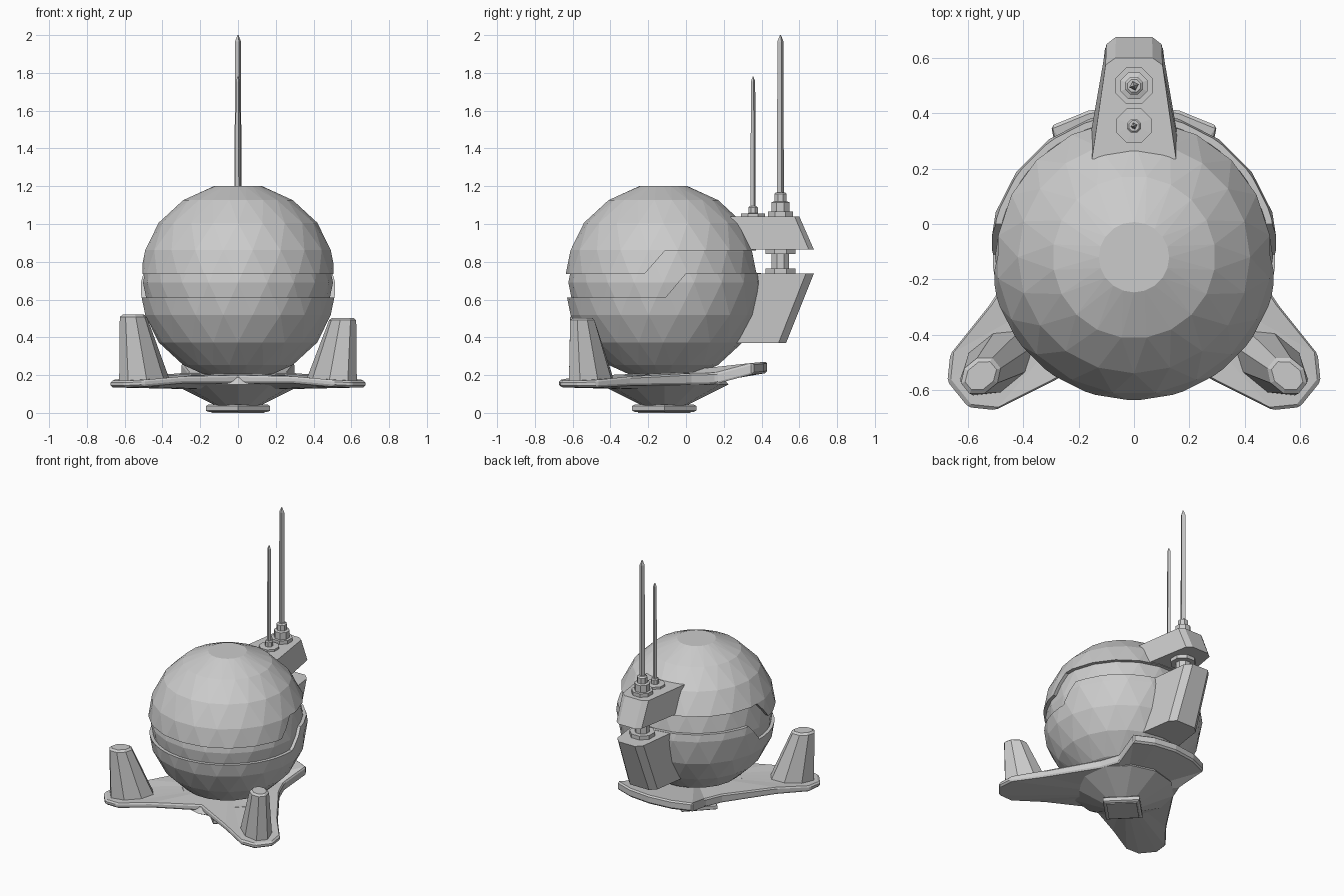
import bpy, bmesh
from math import sin, cos, pi, radians

if "Cube" in bpy.data.objects:
    bpy.data.objects.remove(bpy.data.objects["Cube"])

CY, CZ = -0.12, 0.69          # sphere centre
ARM = radians(39)             # splay of the front arms


def make(name, verts, faces, bevel=0):
    me = bpy.data.meshes.new(name)
    me.from_pydata(verts, [], faces)
    bm = bmesh.new()
    bm.from_mesh(me)
    bmesh.ops.recalc_face_normals(bm, faces=bm.faces)
    bm.to_mesh(me)
    bm.free()
    ob = bpy.data.objects.new(name, me)
    bpy.context.collection.objects.link(ob)
    if bevel:
        m = ob.modifiers.new("bevel", 'BEVEL')
        m.width, m.segments, m.limit_method = bevel, 1, 'ANGLE'
    return ob


def loft(name, rings, bevel=0):
    """Skin equal-length rings and cap both ends."""
    n = len(rings[0])
    verts = [p for r in rings for p in r]
    faces = [(k*n+i, k*n+(i+1) % n, (k+1)*n+(i+1) % n, (k+1)*n+i)
             for k in range(len(rings)-1) for i in range(n)]
    faces += [tuple(range(n)), tuple(range(len(verts)-n, len(verts)))]
    return make(name, verts, faces, bevel)


def turned(name, profile, y, n, rot=0.0, bevel=0):
    """Turned part on the x=0 plane from (radius, z) pairs."""
    return loft(name, [[(r*cos(rot+2*pi*i/n), y+r*sin(rot+2*pi*i/n), z) for i in range(n)]
                       for r, z in profile], bevel)


def faceted_sphere(name, rad, n=20):
    """Rings staggered by half a step, giving diamond facets."""
    lats = [-76, -56, -37, -19, 0, 19, 37, 56, 76]
    verts, faces = [], []
    for k, lat in enumerate(lats):
        c, s = cos(radians(lat)), sin(radians(lat))
        for i in range(n):
            a = 2*pi*(i+0.5*(k % 2))/n
            verts.append((rad*c*cos(a), CY+rad*c*sin(a), CZ+rad*s))
    for k in range(len(lats)-1):
        for i in range(n):
            j = (i+1) % n
            a, b, c, d = k*n+i, k*n+j, (k+1)*n+i, (k+1)*n+j
            faces += [(a, b, d), (a, d, c)] if k % 2 else [(a, b, c), (b, d, c)]
    faces += [tuple(range(n)), tuple(range(len(verts)-n, len(verts)))]
    return make(name, verts, faces)


# Body: inner core and outer shell split by a stepped groove
faceted_sphere("body_core", 0.503)
shell = faceted_sphere("body_shell", 0.526)
groove = [(-0.9, 0.735), (-0.22, 0.735), (-0.11, 0.86), (0.9, 0.86),
          (0.9, 0.74), (0, 0.74), (-0.11, 0.61), (-0.9, 0.61)]
cutter = loft("groove_cutter", [[(x, y, z) for y, z in groove] for x in (-0.9, 0.9)])
cutter.hide_render = True
mod = shell.modifiers.new("groove", 'BOOLEAN')
mod.operation, mod.object, mod.solver = 'DIFFERENCE', cutter, 'EXACT'
bpy.context.view_layer.objects.active = shell
bpy.ops.object.modifier_apply(modifier="groove")
bpy.data.objects.remove(cutter)


def arm_point(r, w, z, side=1):
    return (side*(r*cos(ARM)+w*sin(ARM)), -0.1-r*sin(ARM)+w*cos(ARM), z)


# Three-armed base plate: right half outline, then mirrored
half = [(0, -0.42, 0.20)]
half += [arm_point(*p) for p in [(0.53, -0.178, 0.193), (0.75, -0.13, 0.175), (0.82, -0.06, 0.17),
                                 (0.82, 0.06, 0.17), (0.75, 0.13, 0.175), (0.53, 0.178, 0.193)]]
half += [(0.31, 0.03, 0.21), (0.26, 0.16, 0.213), (0.30, 0.355, 0.265),
         (0.165, 0.41, 0.27), (0, 0.43, 0.272)]
outline = half + [(-x, y, z) for x, y, z in reversed(half[1:-1])]
n = len(outline)
thick = lambda y: 0.035 + 0.025*min(1, max(0, (y+0.55)/0.5))
verts = outline + [(x, y, z-thick(y)) for x, y, z in outline] + [(0, -0.1, 0.215), (0, -0.1, 0.12)]
faces = []
for i in range(n):
    j = (i+1) % n
    faces += [(i, j, n+j, n+i), (i, j, 2*n), (n+i, n+j, 2*n+1)]
make("base_plate", verts, faces, 0.01)

# Underside cone and diamond foot
turned("base_underside", [(0.12, 0.04), (0.34, 0.15), (0.3, 0.2)], -0.115, 12)
turned("foot_pad", [(0.155, 0.005), (0.17, 0.012), (0.17, 0.036), (0.155, 0.045)], -0.115, 4)
turned("foot_pad_sole", [(0.14, 0), (0.14, 0.02)], -0.115, 4)

# Tapered pods on the front arms
for side, name, top in ((1, "right_pod", 0.503), (-1, "left_pod", 0.52)):
    rings = []
    for rc, ra, wa, z in ((0.635, 0.148, 0.095, 0.165), (0.713, 0.075, 0.06, top-0.012),
                          (0.713, 0.06, 0.045, top)):
        rings.append([arm_point(rc+ra*cos(pi/8+i*pi/4)*1.05, wa*sin(pi/8+i*pi/4)*1.05, z, side)
                      for i in range(8)])
    loft(name, rings)


# Rear mount blocks
def mount(name, levels):
    loft(name, [[(x, y, z) for x, y in pts] + [(-x, y, z) for x, y in reversed(pts)]
                for z, pts in levels])


mount("upper_mount", [(0.865, [(0.175, 0.22), (0.10, 0.65), (0.065, 0.677)]),
                      (1.04, [(0.152, 0.235), (0.103, 0.575), (0.068, 0.60)])])
mount("lower_mount", [(0.37, [(0.165, 0.15), (0.115, 0.49), (0.075, 0.53)]),
                      (0.738, [(0.165, 0.15), (0.105, 0.635), (0.065, 0.677)])])

# Spool between the mounts
turned("mount_spool", [(0.085, 0.735), (0.085, 0.765), (0.05, 0.765), (0.05, 0.84),
                       (0.085, 0.84), (0.085, 0.87)], 0.50, 8, pi/8)

# Antenna sockets and rods
turned("tall_socket", [(0.072, 1.03), (0.072, 1.065), (0.052, 1.065), (0.052, 1.115),
                       (0.035, 1.12), (0.035, 1.16), (0.025, 1.168)], 0.50, 8, pi/8)
turned("short_socket", [(0.068, 1.03), (0.068, 1.055), (0.027, 1.057), (0.027, 1.088),
                        (0.02, 1.095)], 0.355, 8, pi/8)
turned("tall_antenna", [(0.019, 1.1), (0.017, 1.965), (0.003, 2.0)], 0.50, 4, 0.3)
turned("short_antenna", [(0.014, 1.05), (0.012, 1.755), (0.002, 1.78)], 0.355, 4, 0.3)
